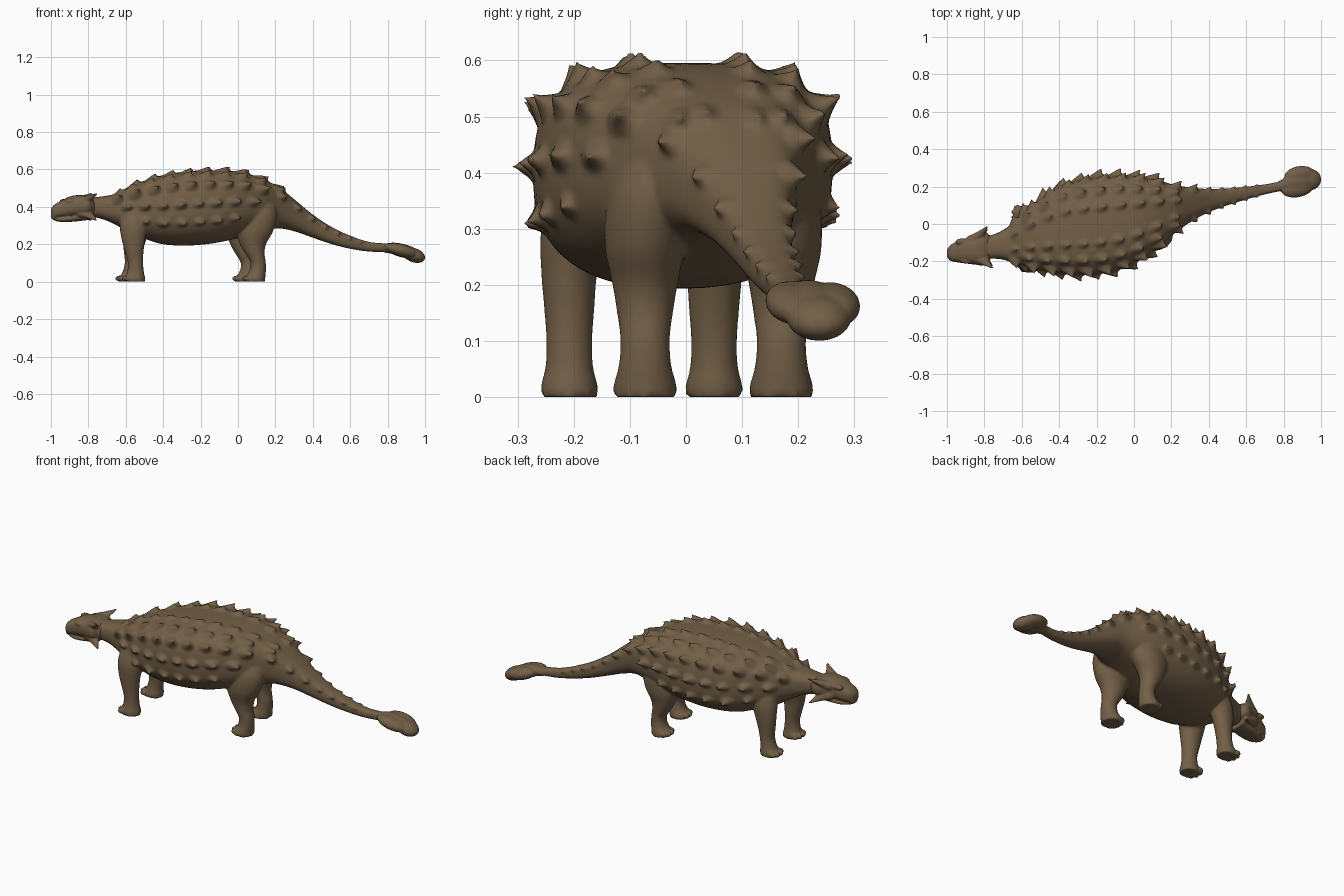
import bpy, bmesh, math, random
from mathutils import Vector, Matrix

if "Cube" in bpy.data.objects:
    bpy.data.objects.remove(bpy.data.objects["Cube"])

random.seed(4)
hide = bpy.data.materials.new("brown hide")
hide.diffuse_color = (0.17, 0.115, 0.063, 1)
hide.use_nodes = True
hide.node_tree.nodes["Principled BSDF"].inputs["Base Color"].default_value = hide.diffuse_color


def spow(v, p=0.88):
    return math.copysign(abs(v) ** p, v)


def loft(bm, rings):
    """Closed skin through equal rings of points."""
    vs = [[bm.verts.new(p) for p in r] for r in rings]
    n = len(vs[0])
    faces = []
    for a, b in zip(vs, vs[1:]):
        for i in range(n):
            faces.append(bm.faces.new((a[i], a[(i + 1) % n], b[(i + 1) % n], b[i])))
    faces += [bm.faces.new(vs[0]), bm.faces.new(vs[-1])]
    bmesh.ops.recalc_face_normals(bm, faces=faces)


def ball(bm, c, r, rot=(0, 0, 0)):
    m = Matrix.Translation(c)
    for ang, ax in zip(rot, "XYZ"):
        m = m @ Matrix.Rotation(ang, 4, ax)
    bmesh.ops.create_uvsphere(bm, u_segments=24, v_segments=14, radius=1,
                              matrix=m @ Matrix.Diagonal((*r, 1)))


def finish(name, bm, voxel, smooth):
    """Fuse the overlapping solids into one soft skin."""
    me = bpy.data.meshes.new(name)
    bm.to_mesh(me)
    bm.free()
    ob = bpy.data.objects.new(name, me)
    bpy.context.collection.objects.link(ob)
    me.materials.append(hide)
    bpy.context.view_layer.objects.active = ob
    m = ob.modifiers.new("blend", 'REMESH')
    m.mode, m.voxel_size, m.use_smooth_shade = 'VOXEL', voxel, True
    s = ob.modifiers.new("soften", 'SMOOTH')
    s.factor, s.iterations = 0.5, smooth
    for mod in ("blend", "soften"):
        bpy.ops.object.modifier_apply(modifier=mod)


def interp(rows, x):
    """Smooth interpolation of rows keyed by their first value."""
    i = max(k for k in range(len(rows) - 1) if rows[k][0] <= x or k == 0)
    a, b = rows[i], rows[i + 1]
    p, q = rows[max(i - 1, 0)], rows[min(i + 2, len(rows) - 1)]
    h = b[0] - a[0]
    t = (x - a[0]) / h
    out = []
    for j in range(1, len(a)):
        m0 = (b[j] - p[j]) / (b[0] - p[0]) * h
        m1 = (q[j] - a[j]) / (q[0] - a[0]) * h
        out.append((2*t**3 - 3*t*t + 1) * a[j] + (t**3 - 2*t*t + t) * m0
                   + (3*t*t - 2*t**3) * b[j] + (t**3 - t*t) * m1)
    return out


# x, y, z, half width, half height from neck to tail end
SPINE = [(-.82, -.132, .40, .055, .045), (-.72, -.115, .395, .072, .062),
         (-.65, -.10, .387, .105, .085), (-.58, -.075, .385, .15, .125),
         (-.5, -.055, .385, .192, .155), (-.4, -.03, .385, .235, .185),
         (-.25, -.012, .393, .26, .199), (-.1, .005, .403, .256, .192),
         (.03, .03, .413, .225, .17), (.13, .055, .41, .18, .14),
         (.22, .08, .395, .128, .11), (.31, .105, .35, .09, .083),
         (.4, .125, .297, .062, .062), (.5, .145, .247, .045, .046),
         (.6, .165, .211, .034, .035), (.7, .185, .187, .027, .026),
         (.8, .205, .18, .026, .023), (.88, .22, .165, .028, .022)]


def surf(x, a):
    """Point on the body; the back is broader and flatter than the belly."""
    y, z, w, h = interp(SPINE, x)
    p = .68 if math.cos(a) > 0 else .82
    return Vector((x, y + w * spow(math.sin(a), p), z + h * spow(math.cos(a), p)))


# body with tail and four legs
body = bmesh.new()
N = 70
loft(body, [[surf(-.82 + 1.7 * i / N, 2 * math.pi * k / 48) for k in range(48)]
            for i in range(N + 1)])

# z, x offset, y offset, half length, half width
FRONT = [(0, -.005, 0, .053, .05), (.02, -.005, 0, .054, .051), (.05, .0, 0, .045, .043),
         (.1, .005, 0, .041, .041), (.16, .004, 0, .05, .045), (.22, .006, .0, .062, .05),
         (.3, .015, .01, .075, .06), (.4, .025, .03, .06, .05)]
HIND = [(0, -.01, 0, .055, .056), (.02, -.01, 0, .056, .057), (.05, .004, 0, .045, .048),
        (.1, .008, 0, .041, .044), (.15, -.01, 0, .052, .05), (.2, -.02, 0, .07, .058),
        (.27, -.012, 0, .1, .072), (.36, .0, .01, .108, .075), (.45, .01, .03, .08, .05)]
# rows, foot x, foot y, inward direction, stride of the upper leg
LEGS = [(FRONT, -.543, -.208, 1, -.03), (FRONT, -.578, .05, -1, .025),
        (HIND, .1, -.073, 1, 0), (HIND, .048, .17, -1, 0)]
for rows, lx, ly, inward, stride in LEGS:
    rings = []
    for i in range(31):
        z = rows[-1][0] * i / 30
        dx, dy, rx, ry = interp(rows, z)
        dx += stride * min(1, z / .3)
        rings.append([(lx + dx + rx * math.cos(t), ly + dy * inward + ry * math.sin(t), z)
                      for t in (2 * math.pi * k / 24 for k in range(24))])
    loft(body, rings)
    # toes
    for k in (-1.2, -.4, .4, 1.2):
        ball(body, (lx - .014 - .047 * math.cos(k * .7), ly + .047 * math.sin(k * .8), .017),
             (.02, .013, .016))


def spike(bm, base, n, back, length, width, height, lean):
    """Keeled plate rising along n and swept towards back."""
    side = n.cross(back).normalized()
    rings = []
    for t, s in ((-.5, 1.15), (0, 1), (.2, .76), (.5, .46), (.8, .25), (1.05, .1)):
        c = base + n * height * t + back * lean * max(t, 0) ** 1.5
        rings.append([c + s * (back * length * math.cos(u) + side * width * math.sin(u))
                      for u in (2 * math.pi * k / 12 for k in range(12))])
    loft(bm, rings)


# rows of armour plates: angle from top, x start, x end, length, width, height
ROWS = [(13, -.64, .3, .042, .028, .024), (36, -.6, .3, .042, .03, .028),
        (62, -.64, .68, .044, .03, .042), (88, -.62, .12, .042, .027, .036),
        (108, -.5, .0, .038, .026, .03)]
for r, (deg, x0, x1, ln, wd, ht) in enumerate(ROWS):
    for sgn in (-1, 1):
        x = x0 + .03 * (r % 2)
        while x < x1:
            a = math.radians(deg) * sgn
            p = surf(x, a)
            e = .01
            along = surf(x + e, a) - surf(x - e, a)
            n = along.cross(surf(x, a + e) - surf(x, a - e)).normalized()
            y, z, w, h = interp(SPINE, x)
            if n.dot(p - Vector((x, y, z))) < 0:
                n = -n
            # tail spikes point outwards
            if x > .15:
                n = (n + Vector((0, sgn * .5, 0)) * (deg == 62)).normalized()
            s = max(.36, min(1, (w / .14) ** .65)) * random.uniform(.9, 1.1)
            back = along.normalized()
            back = (back - n * back.dot(n)).normalized()
            spike(body, p, n, back, ln * s, wd * s, ht * s, ln * s * .7)
            x += .035 + .062 * s
finish("body", body, .0072, 3)

# head: skull, lower jaw, brows and four corner horns
SKULL = [(-1.0, -.157, .368, .018, .022), (-.985, -.155, .375, .04, .035),
         (-.95, -.15, .385, .054, .045), (-.9, -.145, .4, .066, .056),
         (-.85, -.137, .405, .08, .058), (-.8, -.13, .405, .09, .052),
         (-.765, -.125, .4, .06, .04)]
JAW = [(-.975, -.154, .334, .025, .01), (-.94, -.15, .333, .042, .014),
       (-.88, -.142, .34, .052, .019), (-.8, -.13, .36, .058, .03)]
head = bmesh.new()
for rows in (SKULL, JAW):
    rings = []
    for i in range(25):
        x = rows[0][0] + (rows[-1][0] - rows[0][0]) * i / 24
        y, z, w, h = interp(rows, x)
        rings.append([(x, y + w * spow(math.sin(t), .8), z + h * spow(math.cos(t), .8))
                      for t in (2 * math.pi * k / 28 for k in range(28))])
    loft(head, rings)
# hooked beak
ball(head, (-.982, -.155, .35), (.017, .034, .022))
for s in (-1, 1):
    shift = -.014 * s
    ball(head, (-.905 + shift, -.145 + s * .05, .43), (.036, .018, .014))
    for z0, z1, out in ((.425, .474, .114), (.375, .325, .102)):
        base = Vector((-.835 + shift, -.134 + s * .045, z0))
        tip = Vector((-.782 + shift, -.125 + s * out, z1))
        n = (tip - base).normalized()
        back = (Vector((1, 0, 0)) - n * n.x).normalized()
        spike(head, base, n, back, .048, .03, (tip - base).length, .012)
finish("head", head, .0045, 2)

# tail club of fused lobes
club = bmesh.new()
for c, r, rot in (((.872, .19, .168), (.09, .048, .033), (0, .25, .15)),
                  ((.885, .262, .165), (.085, .048, .035), (0, .25, .15)),
                  ((.88, .225, .166), (.105, .05, .036), (0, .25, .15)),
                  ((.94, .237, .142), (.064, .058, .038), (0, .35, .1)),
                  ((.81, .208, .178), (.06, .034, .027), (0, .1, .2))):
    ball(club, c, r, rot)
finish("tail_club", club, .006, 6)
